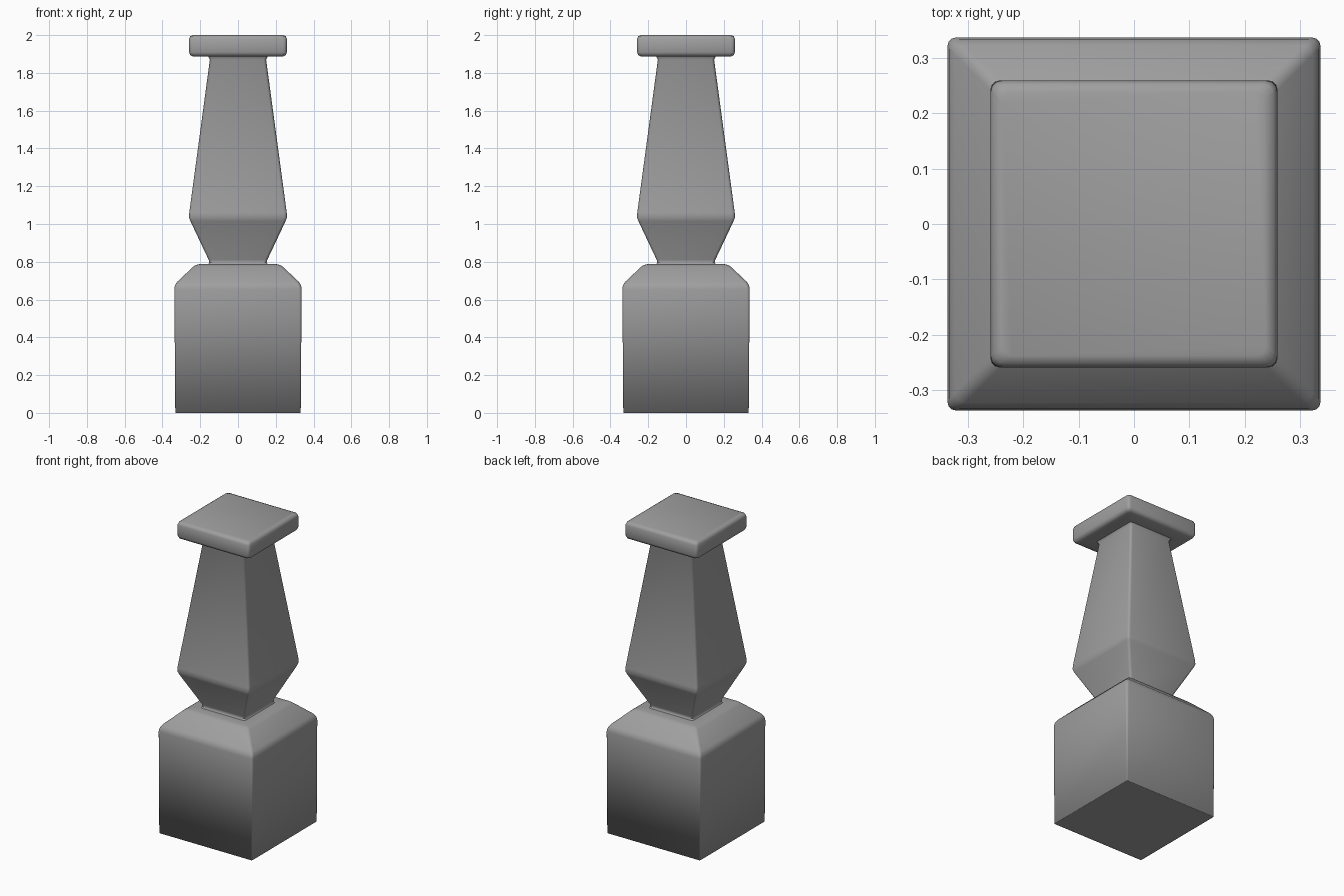
import bpy, bmesh, math

if "Cube" in bpy.data.objects:
    bpy.data.objects.remove(bpy.data.objects["Cube"])

# Dark grey stone
stone = bpy.data.materials.new("dark_grey")
stone.diffuse_color = (0.35, 0.35, 0.35, 1)
stone.use_nodes = True
stone.node_tree.nodes["Principled BSDF"].inputs["Base Color"].default_value = stone.diffuse_color


def ring_points(half, radius, z, steps=3):
    """Square outline with rounded corners."""
    pts = []
    inner = half - radius
    for q, (sx, sy) in enumerate([(1, 1), (-1, 1), (-1, -1), (1, -1)]):
        for i in range(steps + 1):
            a = math.radians(90 * (q + i / steps))
            pts.append((sx * inner + radius * math.cos(a),
                        sy * inner + radius * math.sin(a), z))
    return pts


def square_loft(name, profile, bottom=False, top=False, angle=50):
    """Skin rounded squares given as (half width, z, corner radius)."""
    bm = bmesh.new()
    rings = [[bm.verts.new(p) for p in ring_points(h, r, z)] for h, z, r in profile]
    n = len(rings[0])
    for lo, hi in zip(rings, rings[1:]):
        for i in range(n):
            j = (i + 1) % n
            bm.faces.new((lo[i], lo[j], hi[j], hi[i]))
    if bottom:
        bm.faces.new(rings[0][::-1])
    if top:
        bm.faces.new(rings[-1])
    mesh = bpy.data.meshes.new(name)
    bm.to_mesh(mesh)
    bm.free()
    mesh.materials.append(stone)
    obj = bpy.data.objects.new(name, mesh)
    bpy.context.collection.objects.link(obj)
    bpy.ops.object.select_all(action='DESELECT')
    obj.select_set(True)
    bpy.context.view_layer.objects.active = obj
    bpy.ops.object.shade_smooth_by_angle(angle=math.radians(angle))
    return obj


# Ends shared by neighbouring parts
neck = (0.158, 0.787, 0.015)
throat = (0.158, 1.887, 0.015)

# Block base with sloping shoulder, shaded softly down to its lower rim
square_loft("base_block", [
    (0.328, 0.0, 0.004), (0.332, 0.0, 0.006), (0.337, 0.655, 0.015),
    (0.334, 0.675, 0.018), (0.323, 0.693, 0.018), (0.238, 0.773, 0.018),
    (0.224, 0.783, 0.018), (0.206, 0.787, 0.018), neck], bottom=True, angle=120)

# Tapered shaft with a wide waist
square_loft("shaft", [
    neck, (0.152, 0.795, 0.015), (0.155, 0.81, 0.015), (0.252, 1.015, 0.015),
    (0.259, 1.035, 0.015), (0.258, 1.06, 0.015), (0.149, 1.87, 0.015), throat])

# Flat cap with rounded edges
square_loft("cap", [
    throat, (0.238, 1.887, 0.018), (0.253, 1.894, 0.02), (0.259, 1.909, 0.02),
    (0.259, 1.979, 0.02), (0.253, 1.994, 0.02), (0.238, 2.0, 0.018)], top=True)
